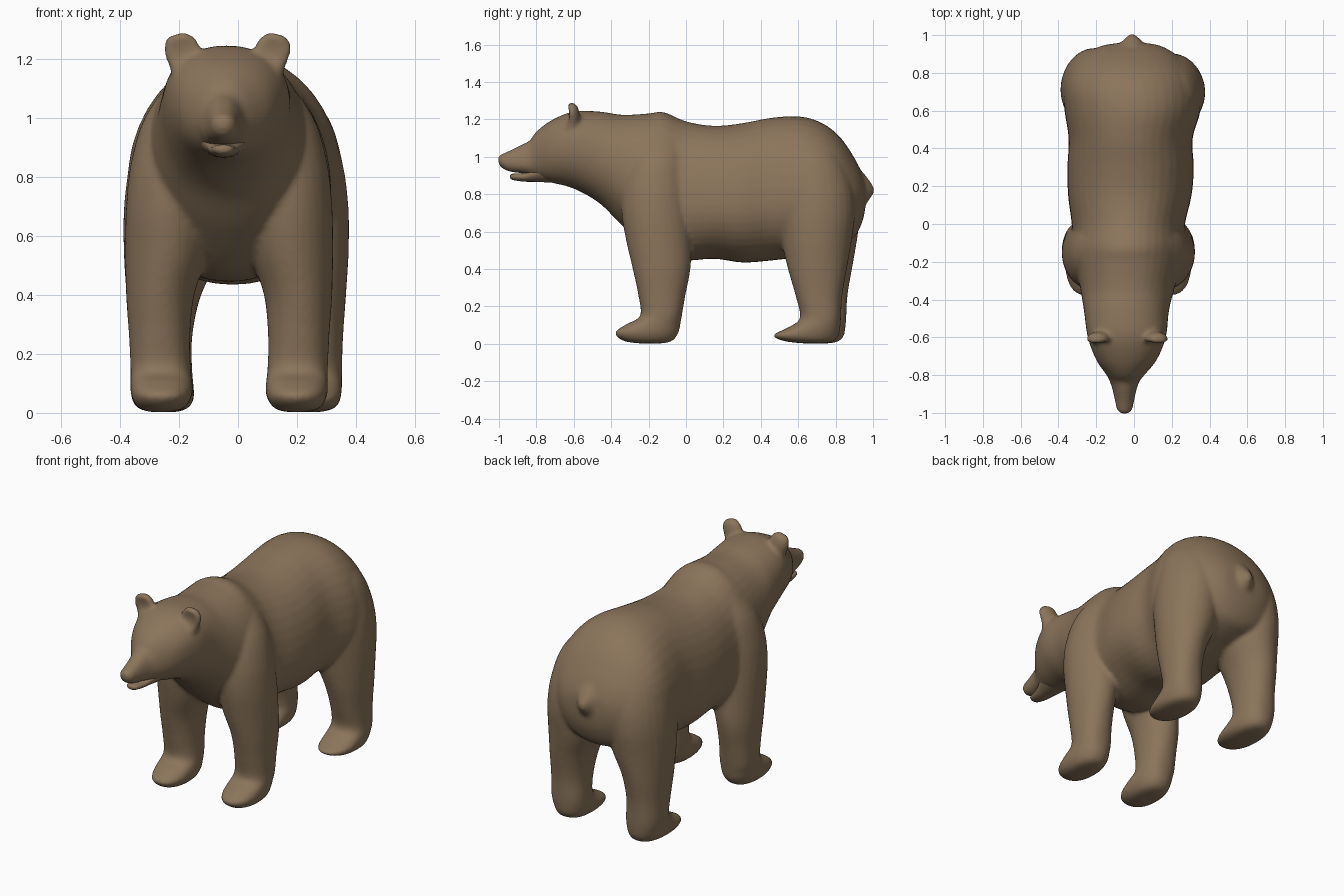
import bpy, bmesh, math
from mathutils import Vector

fur = bpy.data.materials.new("brown fur")
fur.diffuse_color = (0.26, 0.178, 0.105, 1)


def spline(rows, steps=4):
    """Catmull-Rom interpolation of numeric rows."""
    out = []
    for i in range(len(rows) - 1):
        p = [rows[max(i - 1, 0)], rows[i], rows[i + 1], rows[min(i + 2, len(rows) - 1)]]
        for s in range(steps):
            t = s / steps
            out.append([0.5 * (2 * b + (c - a) * t + (2 * a - 5 * b + 4 * c - d) * t * t
                               + (3 * b - a - 3 * c + d) * t ** 3) for a, b, c, d in zip(*p)])
    return out + [list(rows[-1])]


def loft(name, rings):
    """Skin a list of equal-length rings and cap both ends."""
    bm = bmesh.new()
    vs = [[bm.verts.new(p) for p in r] for r in rings]
    n = len(vs[0])
    for a, b in zip(vs, vs[1:]):
        for i in range(n):
            bm.faces.new((a[i], a[(i + 1) % n], b[(i + 1) % n], b[i]))
    bm.faces.new(vs[0][::-1])
    bm.faces.new(vs[-1])
    bmesh.ops.recalc_face_normals(bm, faces=bm.faces)
    me = bpy.data.meshes.new(name)
    bm.to_mesh(me)
    bm.free()
    me.materials.append(fur)
    ob = bpy.data.objects.new(name, me)
    bpy.context.collection.objects.link(ob)
    return ob


def power(v, e):
    return math.copysign(abs(v) ** e, v)


def long_part(name, rows, n=40):
    """Rows along y: y, centre x, half width, top z, bottom z, widest z."""
    rings = []
    for y, cx, w, top, bot, mid in spline(rows):
        # flatter forehead, easing in and out
        flat = .95 - .2 * max(0, 1 - abs(y + .6) / .22)
        ring = []
        for i in range(n):
            c, s = math.cos(math.tau * i / n), math.sin(math.tau * i / n)
            rise = power(s, flat) * (top - mid) if s > 0 else s * (mid - bot)
            ring.append((cx + w * power(c, .95), y, mid + rise))
        rings.append(ring)
    return loft(name, rings)


def leg(name, rows, side, shift, trim=0, n=28):
    """Rows up z: z, front y, back y, inner x, outer x; trim pulls the back edge in."""
    rings = []
    for z, y0, y1, x0, x1 in spline(rows):
        e = .87 + .15 * min(1, max(0, (z - .15) / .3))
        y1 -= trim
        ring = []
        for i in range(n):
            c, s = (power(f(math.tau * i / n), e) for f in (math.cos, math.sin))
            ring.append((shift + side * ((x0 + x1) / 2 + c * (x1 - x0) / 2),
                         (y0 + y1) / 2 + s * (y1 - y0) / 2, z))
        rings.append(ring)
    return loft(name, rings)


def apply_mod(ob, kind, **props):
    m = ob.modifiers.new(kind.lower(), kind)
    for k, v in props.items():
        setattr(m, k, v)


# torso, neck, head and upper muzzle
body = long_part("bear_body", [
    (-1.003, -.05, .02, 1.005, .965, .985), (-.985, -.05, .04, 1.015, .94, .98),
    (-.94, -.05, .05, 1.035, .92, .97), (-.88, -.05, .063, 1.065, .912, .965),
    (-.835, -.05, .078, 1.088, .90, .97), (-.80, -.045, .10, 1.135, .885, 1.0),
    (-.72, -.04, .16, 1.195, .862, 1.04), (-.60, -.038, .207, 1.243, .83, 1.05),
    (-.46, -.04, .225, 1.242, .75, 1.0), (-.34, -.035, .25, 1.225, .63, .92),
    (-.20, -.03, .285, 1.232, .51, .84), (-.12, -.03, .295, 1.24, .465, .78),
    (.0, -.03, .30, 1.19, .445, .74), (.15, -.022, .327, 1.166, .455, .74),
    (.30, -.018, .335, 1.18, .435, .74), (.45, -.018, .328, 1.208, .445, .76),
    (.60, -.008, .36, 1.217, .465, .76), (.72, -.014, .36, 1.185, .50, .77),
    (.82, -.02, .32, 1.11, .53, .78), (.90, -.022, .24, .995, .57, .79),
    (.945, -.015, .15, .90, .66, .79), (.96, -.01, .05, .84, .74, .79)])

# legs with forward-pointing paws
FRONT = [(.003, -.26, -.12, .19, .27), (.018, -.34, -.07, .15, .31), (.06, -.38, -.04, .125, .333),
         (.105, -.32, -.03, .125, .335), (.15, -.245, -.022, .13, .335), (.26, -.255, -.003, .132, .34),
         (.40, -.285, .024, .118, .35), (.55, -.32, .03, .07, .353), (.70, -.345, .025, .05, .35),
         (.85, -.345, .018, .03, .333), (1.0, -.31, .01, .02, .288), (1.14, -.24, -.02, .02, .19)]
HIND = [(.003, .62, .77, .20, .29), (.016, .52, .82, .165, .335), (.046, .465, .845, .145, .355),
        (.09, .55, .853, .145, .36), (.14, .61, .857, .15, .36), (.26, .585, .864, .15, .364),
        (.40, .545, .888, .12, .374), (.55, .51, .914, .05, .383), (.70, .49, .932, .03, .382),
        (.85, .49, .918, .02, .362), (1.0, .51, .86, .02, .315), (1.12, .55, .77, .02, .21)]
legs = [leg("front_leg", FRONT, -1, -.03), leg("front_leg", FRONT, 1, -.03),
        leg("hind_leg", HIND, -1, -.005), leg("hind_leg", HIND, 1, -.007, .028)]

# short pointed tail
tail = long_part("tail", [
    (.88, -.01, .11, .985, .68, .82), (.93, -.01, .085, .935, .71, .82),
    (.965, -.01, .055, .895, .75, .825), (.99, -.01, .03, .86, .785, .825),
    (1.005, -.01, .012, .838, .805, .82)], 20)

# thick rounded ears leaning outward
ears = []
for s in (-1, 1):
    rings = []
    for t, w, d in spline([(-.3, .06, .05), (.1, .056, .045), (.4, .06, .042), (.65, .06, .04),
                           (.9, .045, .03), (1, .022, .015)]):
        cen = Vector((-.036 + s * (.135 + .034 * t), -.607 - .006 * t, 1.165 + .121 * t))
        cup = .03 * max(0, t) * (1 - t) * 4
        rings.append([cen + Vector((w * math.cos(a),
                                    d * math.sin(a) + cup * max(0, -math.sin(a)) ** 2,
                                    -s * .2 * w * math.cos(a)))
                      for a in (math.tau * i / 20 for i in range(20))])
    ears.append(loft("ear", rings))

# fuse legs, tail and ears into the body with one soft skin
bpy.ops.object.select_all(action='DESELECT')
for o in [body, tail] + legs + ears:
    o.select_set(True)
bpy.context.view_layer.objects.active = body
bpy.ops.object.join()
apply_mod(body, 'REMESH', mode='VOXEL', voxel_size=.011, use_smooth_shade=True)
apply_mod(body, 'SMOOTH', factor=.5, iterations=8)

# lower jaw, leaving a narrow open mouth
jaw = long_part("lower_jaw", [
    (-.94, -.05, .016, .903, .886, .895), (-.925, -.05, .034, .91, .876, .895),
    (-.87, -.05, .048, .914, .868, .895), (-.82, -.048, .062, .93, .866, .91),
    (-.75, -.045, .09, .96, .864, .94), (-.66, -.04, .10, .96, .862, .94)], 20)

for o in [body, jaw]:
    for p in o.data.polygons:
        p.use_smooth = True
